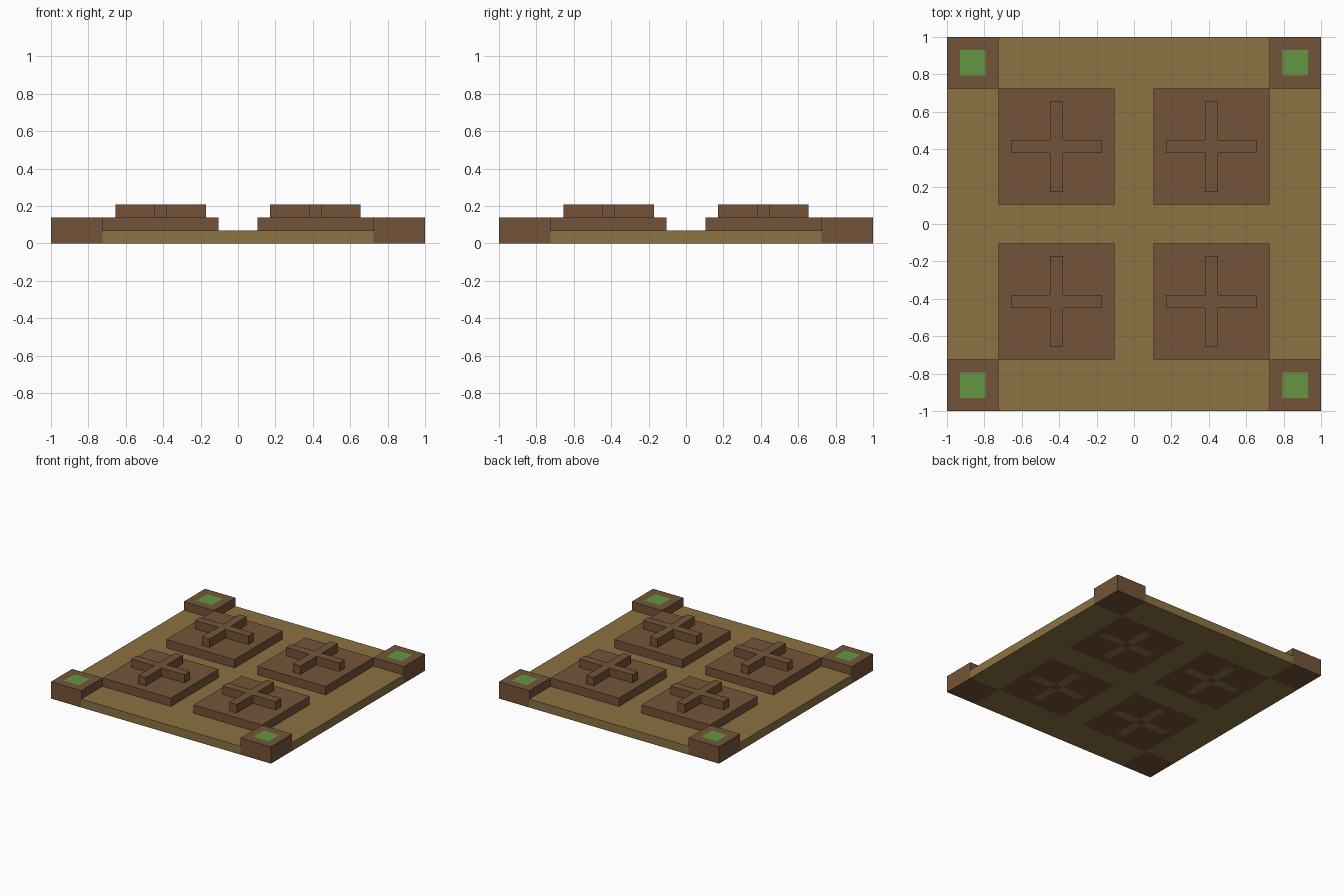
import bpy
import bmesh

cube = bpy.data.objects.get("Cube")
if cube:
    bpy.data.objects.remove(cube, do_unlink=True)

U = 2 / 29          # size of one block
HALF = 14           # block indices run from -HALF to HALF


def material(name, rgb):
    """Flat material from 8-bit display values."""
    linear = [((c / 255 + 0.055) / 1.055) ** 2.4 for c in rgb]
    mat = bpy.data.materials.new(name)
    mat.use_nodes = True
    mat.diffuse_color = (*linear, 1)
    bsdf = mat.node_tree.nodes["Principled BSDF"]
    bsdf.inputs["Base Color"].default_value = (*linear, 1)
    bsdf.inputs["Roughness"].default_value = 0.9
    return mat


OLIVE = material("olive", (139, 115, 67))
BROWN = material("brown", (116, 84, 56))
GREEN = material("green", (101, 150, 67))


def slab(name, inside, low, high, mats, paint=None):
    """Solid made of the blocks chosen by inside(i, j), from layer low to high.
    paint(i, j, side) picks the material slot of top (1) and bottom (-1) faces."""
    span = range(-HALF, HALF + 1)
    cells = {(i, j) for i in span for j in span if inside(i, j)}
    bm = bmesh.new()

    def face(points, slot=0):
        verts = [bm.verts.new((x * U, y * U, z * U)) for x, y, z in points]
        bm.faces.new(verts).material_index = slot

    ring = [(-.5, -.5), (.5, -.5), (.5, .5), (-.5, .5)]
    sides = [(0, -1), (1, 0), (0, 1), (-1, 0)]
    for i, j in sorted(cells):
        corners = [(i + a, j + b) for a, b in ring]
        for z, side in ((low, -1), (high, 1)):
            slot = paint(i, j, side) if paint else 0
            face([(x, y, z) for x, y in corners[::side]], slot)
        # Walls only where the neighbouring block is missing
        for k, (di, dj) in enumerate(sides):
            if (i + di, j + dj) not in cells:
                p, q = corners[k], corners[(k + 1) % 4]
                face([(*p, low), (*q, low), (*q, high), (*p, high)])

    bmesh.ops.remove_doubles(bm, verts=bm.verts, dist=U / 100)
    bmesh.ops.recalc_face_normals(bm, faces=bm.faces)
    mesh = bpy.data.meshes.new(name)
    bm.to_mesh(mesh)
    bm.free()
    for mat in mats:
        mesh.materials.append(mat)
    obj = bpy.data.objects.new(name, mesh)
    bpy.context.collection.objects.link(obj)
    return obj


# Layout rules, in blocks
def is_corner(i, j):
    return min(abs(i), abs(j)) >= 11


def is_pad(i, j):
    return all(2 <= abs(k) <= 10 for k in (i, j))


def is_cross(i, j):
    a, b = sorted((abs(abs(i) - 6), abs(abs(j) - 6)))
    return a == 0 and b <= 3


def underside(i, j, side):
    arm = is_cross(i, j) and not abs(i) == abs(j) == 6
    return int(side < 0 and is_pad(i, j) and not arm)


def corner_top(i, j, side):
    return int(side > 0 and all(abs(k) in (12, 13) for k in (i, j)))


# Ground slab, with brown pad footprints on its underside
slab("base", lambda i, j: not is_corner(i, j), 0, 1, [OLIVE, BROWN], underside)

# One corner block, raised pad and cross in each quarter
for sx, x_name in ((1, "left"), (-1, "right")):
    for sy, y_name in ((-1, "front"), (1, "back")):
        def quarter(rule):
            return lambda i, j: i * sx > 0 and j * sy > 0 and rule(i, j)

        place = f"{y_name}_{x_name}"
        slab(f"corner_block_{place}", quarter(is_corner), 0, 2, [BROWN, GREEN], corner_top)
        slab(f"pad_{place}", quarter(is_pad), 1, 2, [BROWN])
        slab(f"cross_{place}", quarter(is_cross), 2, 3, [BROWN])
